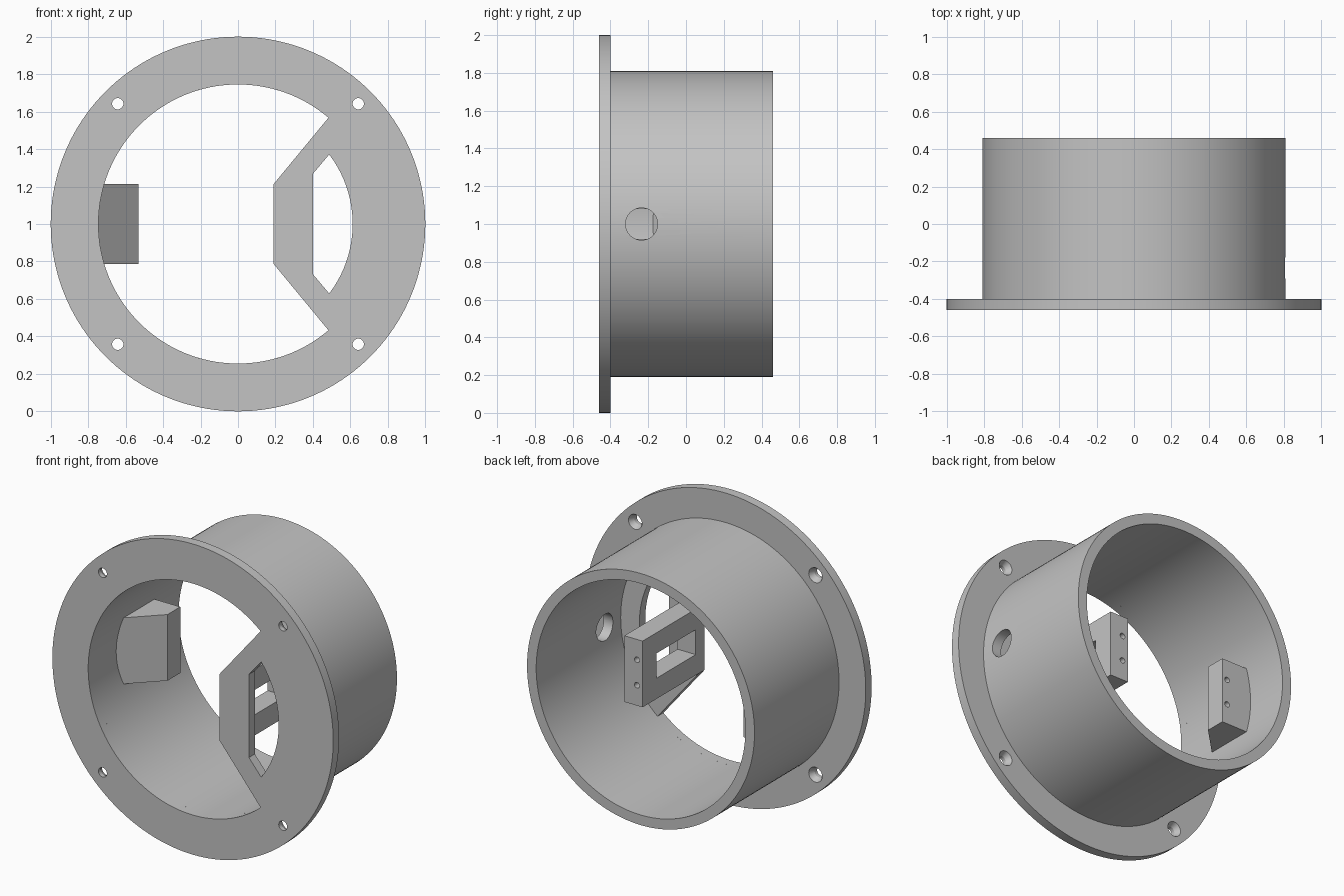
import bpy, bmesh, math
from mathutils import Vector

if "Cube" in bpy.data.objects:
    bpy.data.objects.remove(bpy.data.objects["Cube"], do_unlink=True)

grey = bpy.data.materials.new("plain grey")
grey.use_nodes = True
colour = (0.55, 0.55, 0.55, 1)
grey.diffuse_color = colour
grey.node_tree.nodes["Principled BSDF"].inputs["Base Color"].default_value = colour

MID = 1.0                         # height of the ring axis
FRONT, SEAT, BACK = -0.46, -0.40, 0.46
OUTER, INNER = 0.81, 0.745        # tube radii
ARM_BACK = 0.17                   # rear of both mounting lugs
LUG_HALF = 0.213                  # half height of both lugs


def finish(name, bm):
    bmesh.ops.recalc_face_normals(bm, faces=bm.faces)
    mesh = bpy.data.meshes.new(name)
    bm.to_mesh(mesh)
    bm.free()
    mesh.materials.append(grey)
    obj = bpy.data.objects.new(name, mesh)
    bpy.context.collection.objects.link(obj)
    return obj


def prism(name, points, sweep):
    """Extrude a closed outline of 3D points along a vector."""
    bm = bmesh.new()
    face = bm.faces.new([bm.verts.new(p) for p in points])
    extruded = bmesh.ops.extrude_face_region(bm, geom=[face])["geom"]
    verts = [v for v in extruded if isinstance(v, bmesh.types.BMVert)]
    bmesh.ops.translate(bm, verts=verts, vec=sweep)
    return finish(name, bm)


def front_prism(name, outline, y0, y1):
    points = [(x, y0, MID + z) for x, z in outline]
    return prism(name, points, (0, y1 - y0, 0))


def box(name, x0, x1, y0, y1, half):
    outline = [(x0, -half), (x1, -half), (x1, half), (x0, half)]
    return front_prism(name, outline, y0, y1)


def rod(name, start, end, r1, r2=None, segments=48):
    """Cylinder or cone between two points."""
    start, end = Vector(start), Vector(end)
    axis = end - start
    bm = bmesh.new()
    bmesh.ops.create_cone(bm, cap_ends=True, segments=segments, radius1=r1,
                          radius2=r1 if r2 is None else r2, depth=axis.length)
    turn = axis.to_track_quat('Z', 'Y').to_matrix()
    bmesh.ops.rotate(bm, verts=bm.verts, cent=(0, 0, 0), matrix=turn)
    bmesh.ops.translate(bm, verts=bm.verts, vec=(start + end) / 2)
    return finish(name, bm)


def arc(radius, a0, a1, steps):
    angles = [a0 + (a1 - a0) * i / steps for i in range(steps + 1)]
    return [(radius * math.cos(a), radius * math.sin(a)) for a in angles]


def cut(obj, cutters):
    bpy.context.view_layer.objects.active = obj
    for cutter in cutters:
        mod = obj.modifiers.new("cut", 'BOOLEAN')
        mod.operation = 'DIFFERENCE'
        mod.solver = 'EXACT'
        mod.object = cutter
        bpy.ops.object.modifier_apply(modifier=mod.name)
        bpy.data.objects.remove(cutter, do_unlink=True)


def screw_holes(x):
    return [rod("drill", (x, ARM_BACK - 0.1, MID + z), (x, ARM_BACK + 0.1, MID + z), 0.018, segments=24)
            for z in (-0.082, 0.082)]


# Front flange with its main opening, crossbar slot and countersunk screw holes
flange = rod("flange", (0, FRONT, MID), (0, SEAT, MID), 1.0, segments=160)
corner = math.atan2(0.57, 0.485)
opening = arc(INNER, corner, 2 * math.pi - corner, 110) + [(0.19, -LUG_HALF), (0.19, LUG_HALF)]
slot_end = math.atan2(0.372, 0.488)
slot = arc(0.612, -slot_end, slot_end, 36) + [(0.4, 0.268), (0.4, -0.268)]
cutters = [front_prism("opening", opening, FRONT - 0.1, SEAT + 0.1),
           front_prism("slot", slot, FRONT - 0.1, SEAT + 0.1)]
for sx in (-1, 1):
    for sz in (-1, 1):
        x, z = sx * 0.642, MID + sz * 0.642
        cutters.append(rod("drill", (x, FRONT - 0.1, z), (x, SEAT + 0.1, z), 0.03, segments=32))
        cutters.append(rod("sink", (x, SEAT - 0.035, z), (x, SEAT + 0.01, z), 0.03, 0.053, segments=32))
cut(flange, cutters)

# Tube body with the cable hole in its left wall
tube = rod("tube", (0, SEAT, MID), (0, BACK, MID), OUTER, segments=160)
cut(tube, [rod("bore", (0, SEAT - 0.1, MID), (0, BACK + 0.1, MID), INNER, segments=160),
           rod("drill", (0.6, -0.235, MID), (1, -0.235, MID), 0.085)])

# Windowed arm running back from the crossbar
arm = box("mounting_arm", 0.19, 0.32, SEAT, ARM_BACK, LUG_HALF)
cut(arm, [box("window", 0.1, 0.4, -0.37, 0.03, 0.08)] + screw_holes(0.23))

# Wedge lug on the right wall, sloped on its front
profile = [(-0.53, ARM_BACK), (-0.53, 0.04), (-0.77, -0.20), (-0.77, ARM_BACK)]
lug = prism("wall_lug", [(x, y, MID - LUG_HALF) for x, y in profile], (0, 0, 2 * LUG_HALF))
cut(lug, screw_holes(-0.567))

# Smooth the round walls, keep the edges sharp
for part in (flange, tube, arm, lug):
    bpy.ops.object.select_all(action='DESELECT')
    part.select_set(True)
    bpy.context.view_layer.objects.active = part
    bpy.ops.object.shade_smooth_by_angle(angle=math.radians(25))
